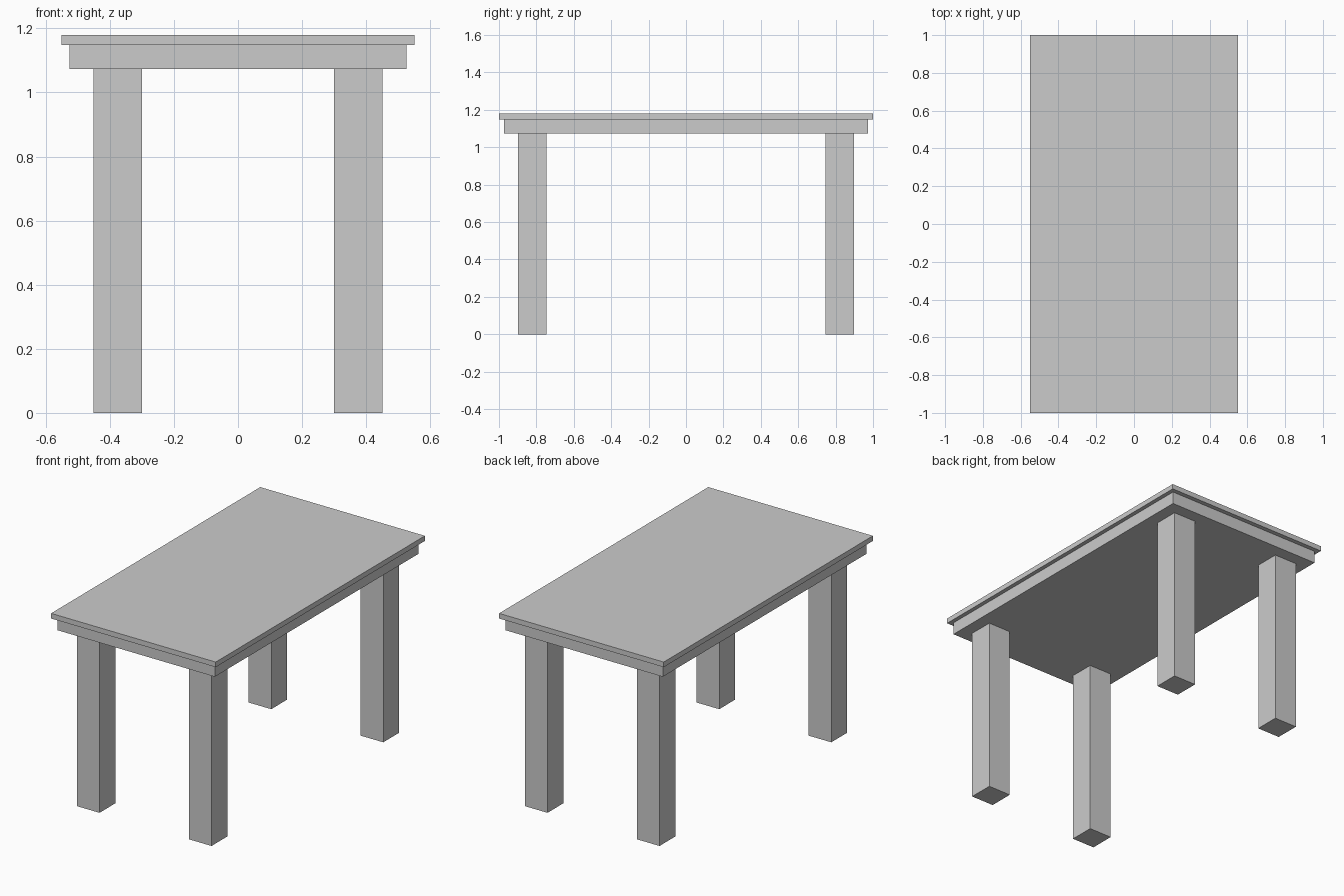
import bpy

if "Cube" in bpy.data.objects:
    bpy.data.objects.remove(bpy.data.objects["Cube"])


def box(name, center, size):
    """Add a box with its real dimensions applied to the mesh."""
    bpy.ops.mesh.primitive_cube_add(size=1, location=center)
    obj = bpy.context.object
    obj.name = name
    obj.scale = size
    bpy.ops.object.transform_apply(location=False, rotation=False, scale=True)
    return obj


LEG_TOP = 1.073
APRON_TOP = 1.148
TABLE_TOP = 1.179
LEG_WIDTH = 0.152

# Thin overhanging slab
box("tabletop", (0, 0, (APRON_TOP + TABLE_TOP) / 2),
    (1.102, 2.0, TABLE_TOP - APRON_TOP))

# Solid, slightly inset block under the slab
box("apron", (0, 0, (LEG_TOP + APRON_TOP) / 2),
    (1.052, 1.946, APRON_TOP - LEG_TOP))

# Four square legs
for y_name, sy in (("front", -1), ("back", 1)):
    for x_name, sx in (("left", -1), ("right", 1)):
        box(f"{y_name}_{x_name}_leg", (sx * 0.375, sy * 0.821, LEG_TOP / 2),
            (LEG_WIDTH, LEG_WIDTH, LEG_TOP))
